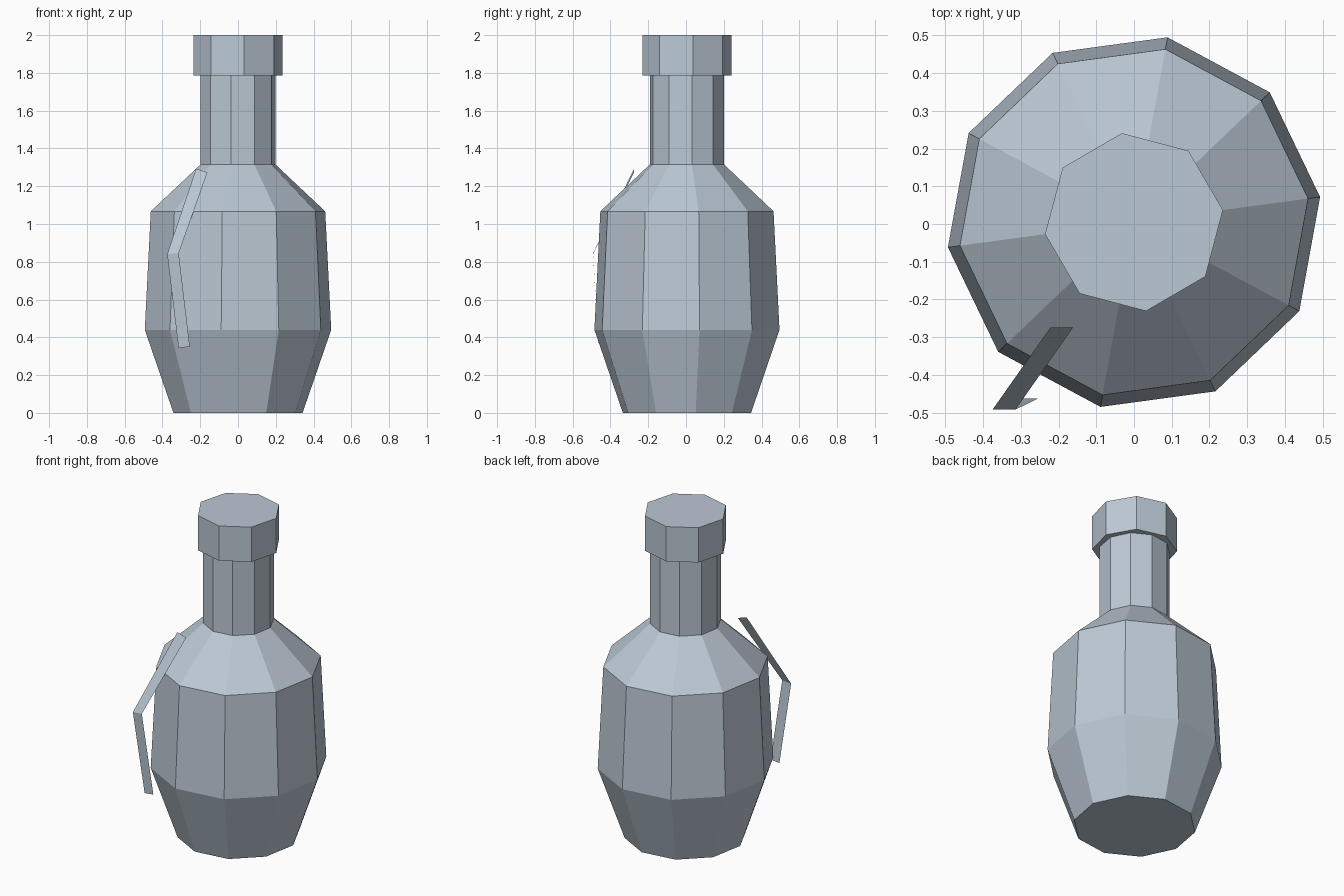
import bpy
import bmesh
import math

cube = bpy.data.objects.get("Cube")
if cube:
    bpy.data.objects.remove(cube, do_unlink=True)

steel = bpy.data.materials.new("pale blue grey")
steel.use_nodes = True
COLOR = (0.50, 0.58, 0.66, 1)
steel.diffuse_color = COLOR
steel.node_tree.nodes["Principled BSDF"].inputs["Base Color"].default_value = COLOR

TURN = math.radians(7.7)
CENTRE_Y = 0.005


def finish(name, bm):
    mesh = bpy.data.meshes.new(name)
    bm.to_mesh(mesh)
    bm.free()
    mesh.materials.append(steel)
    obj = bpy.data.objects.new(name, mesh)
    bpy.context.collection.objects.link(obj)
    return obj


def turned_part(name, profile, sides):
    """Closed faceted solid from (radius, height) pairs, bottom to top."""
    bm = bmesh.new()
    rings = []
    for radius, z in profile:
        angles = [TURN + math.tau * i / sides for i in range(sides)]
        rings.append([bm.verts.new((radius * math.cos(a), CENTRE_Y + radius * math.sin(a), z))
                      for a in angles])
    for low, high in zip(rings, rings[1:]):
        for i in range(sides):
            j = (i + 1) % sides
            bm.faces.new((low[i], low[j], high[j], high[i]))
    bm.faces.new(rings[0][::-1])
    bm.faces.new(rings[-1])
    return finish(name, bm)


# Ten-sided body with shoulder and neck
turned_part("body", [(0.345, 0), (0.498, 0.44), (0.466, 1.067),
                     (0.2, 1.315), (0.2, 1.80)], 10)

# Eight-sided cap
turned_part("cap", [(0.238, 1.785), (0.238, 2.0)], 8)

# Thin bent lever: left and right edge points, top to bottom
bm = bmesh.new()
edges = [((-0.222, -0.275, 1.293), (-0.162, -0.275, 1.273)),
         ((-0.375, -0.492, 0.84), (-0.314, -0.492, 0.845)),
         ((-0.315, -0.463, 0.344), (-0.255, -0.463, 0.35))]
rows = [[bm.verts.new(p) for p in pair] for pair in edges]
for top, bottom in zip(rows, rows[1:]):
    bm.faces.new((top[0], bottom[0], bottom[1], top[1]))
finish("lever", bm)
